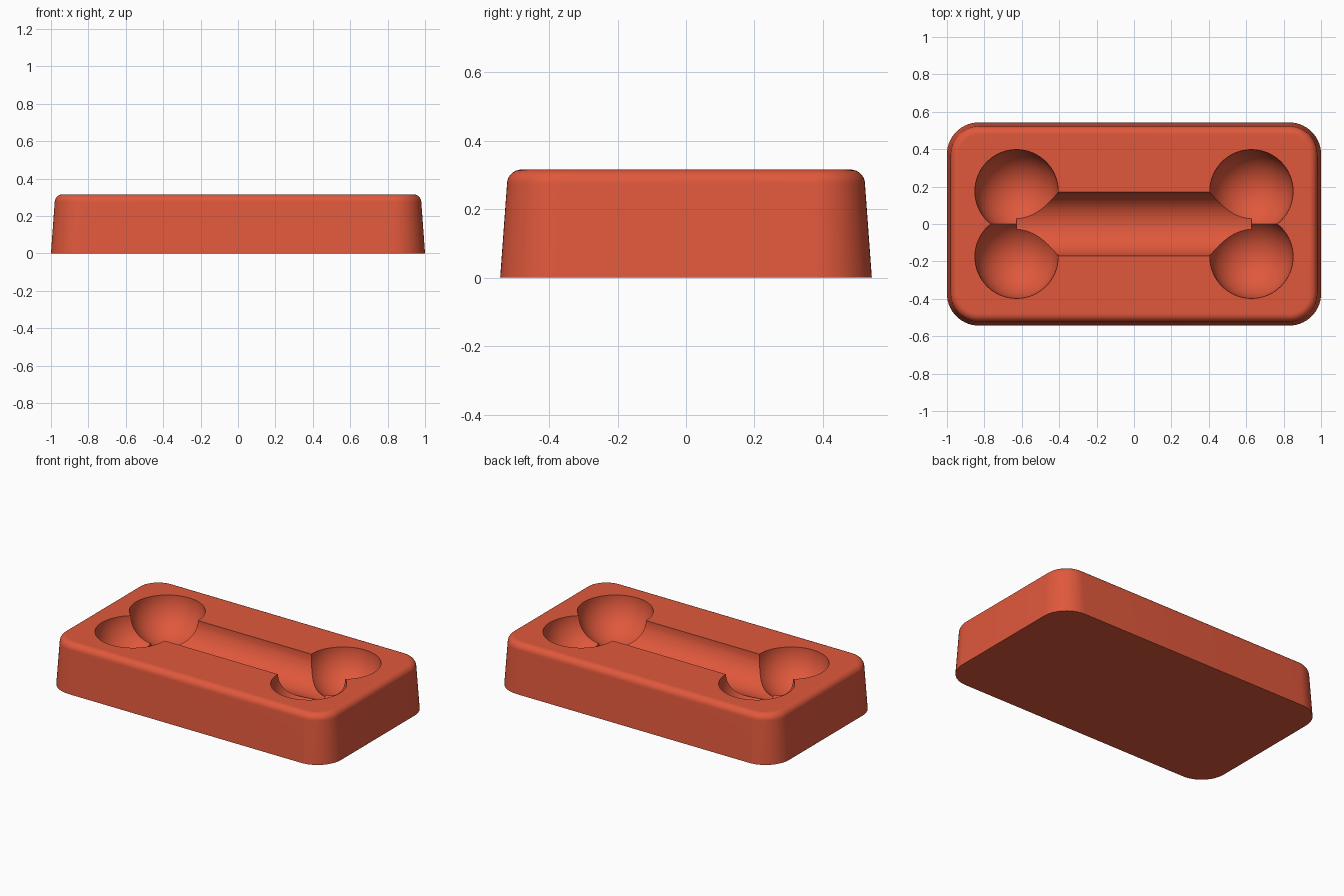
import bpy
import bmesh
from math import pi, sin, cos, radians
from mathutils import Matrix

if "Cube" in bpy.data.objects:
    bpy.data.objects.remove(bpy.data.objects["Cube"], do_unlink=True)

HEIGHT = 0.316
FILLET = 0.042
CORNER = 0.17
ARC_STEPS = 14

red = bpy.data.materials.new("terracotta red")
red.use_nodes = True
red.diffuse_color = (0.745, 0.098, 0.045, 1)
red.node_tree.nodes["Principled BSDF"].inputs["Base Color"].default_value = red.diffuse_color


def to_object(bm, name):
    bmesh.ops.recalc_face_normals(bm, faces=bm.faces)
    mesh = bpy.data.meshes.new(name)
    bm.to_mesh(mesh)
    bm.free()
    mesh.materials.append(red)
    obj = bpy.data.objects.new(name, mesh)
    bpy.context.collection.objects.link(obj)
    return obj


def outline(bm, inset, z):
    """Rounded rectangle ring, moved inwards by inset."""
    radius = CORNER - inset
    ring = []
    for corner, (sx, sy) in enumerate([(1, 1), (-1, 1), (-1, -1), (1, -1)]):
        for i in range(ARC_STEPS + 1):
            a = (corner + i / ARC_STEPS) * pi / 2
            ring.append(bm.verts.new((sx * (1 - CORNER) + radius * cos(a),
                                      sy * (0.543 - CORNER) + radius * sin(a), z)))
    return ring


# Tapered block with a rounded top edge
bm = bmesh.new()
wall_inset = 0.02
profile = [(0, 0)]
for i in range(9):
    a = i / 8 * pi / 2
    profile.append((wall_inset + FILLET * (1 - cos(a)), HEIGHT - FILLET * (1 - sin(a))))
profile.append((wall_inset + FILLET + 0.004, HEIGHT))
rings = [outline(bm, inset, z) for inset, z in profile]
for low, high in zip(rings, rings[1:]):
    for i in range(len(low)):
        j = (i + 1) % len(low)
        bm.faces.new((low[i], low[j], high[j], high[i]))
bm.faces.new(rings[0])
bm.faces.new(rings[-1])
block = to_object(bm, "mold_block")

# Bone-shaped hollow: four round knobs and a half-round shaft
cutters = []
for sx in (-1, 1):
    for sy in (-1, 1):
        bm = bmesh.new()
        bmesh.ops.create_uvsphere(bm, u_segments=64, v_segments=33, radius=0.223,
                                  matrix=Matrix.Translation((sx * 0.628, sy * 0.175, HEIGHT - 0.001)))
        cutters.append(to_object(bm, "knob_cutter"))
bm = bmesh.new()
bmesh.ops.create_cone(bm, cap_ends=True, segments=62, radius1=0.17, radius2=0.17, depth=1.256,
                      matrix=Matrix.Translation((0, 0, HEIGHT - 0.002)) @ Matrix.Rotation(pi / 2, 4, "Y"))
cutters.append(to_object(bm, "shaft_cutter"))

bpy.ops.object.select_all(action="DESELECT")
block.select_set(True)
bpy.context.view_layer.objects.active = block
for cutter in cutters:
    cutter.hide_render = True
    cut = block.modifiers.new("hollow", "BOOLEAN")
    cut.operation = "DIFFERENCE"
    cut.solver = "EXACT"
    cut.object = cutter
    bpy.ops.object.modifier_apply(modifier=cut.name)
    bpy.data.objects.remove(cutter, do_unlink=True)

bpy.ops.object.shade_smooth_by_angle(angle=radians(30))
